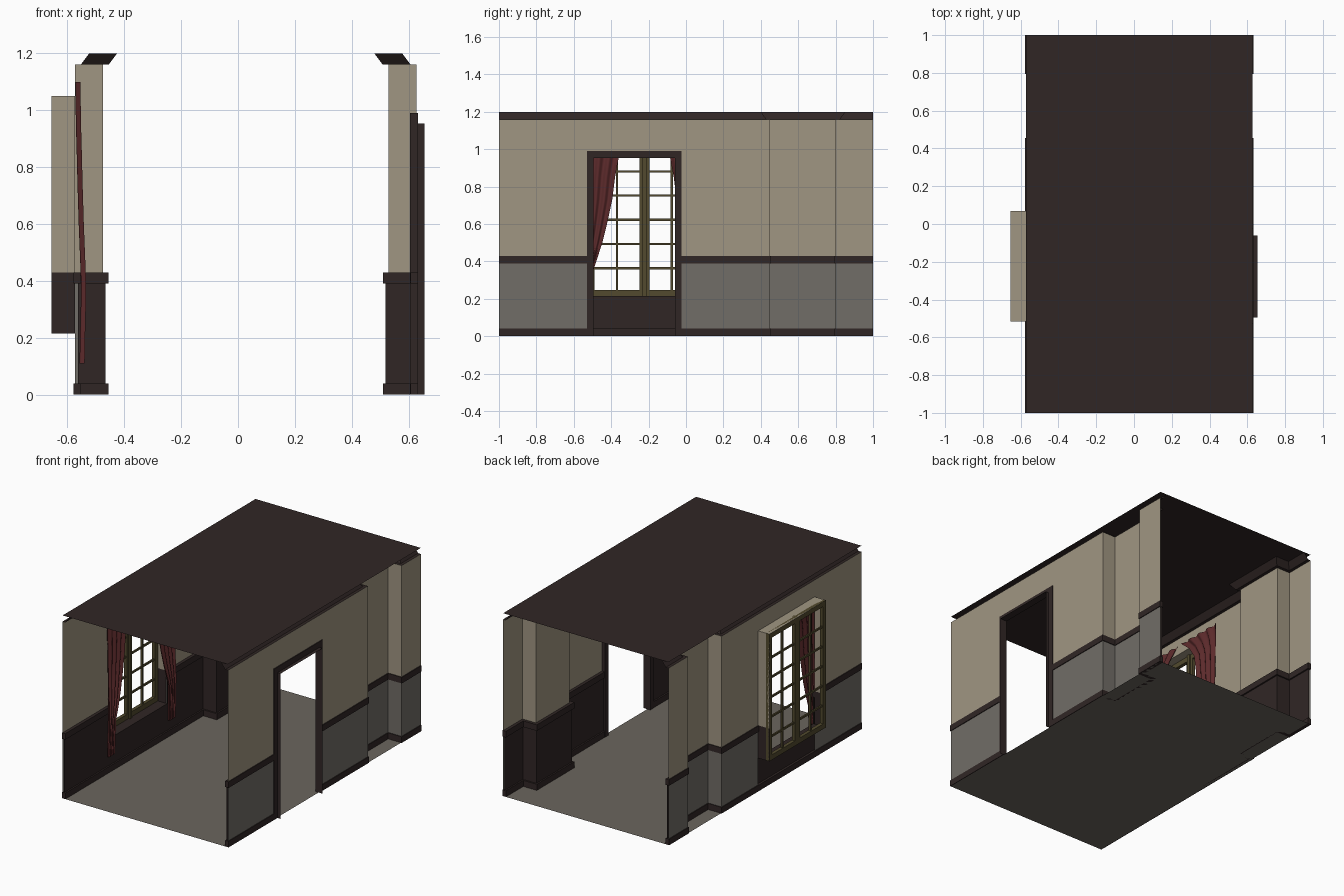
import bpy, bmesh, math

if "Cube" in bpy.data.objects:
    bpy.data.objects.remove(bpy.data.objects["Cube"])

def mat(name, rgb):
    m = bpy.data.materials.new(name)
    lin = [((c / 255 + 0.055) / 1.055) ** 2.4 for c in rgb]
    m.diffuse_color = (*lin, 1)
    m.use_nodes = True
    m.node_tree.nodes["Principled BSDF"].inputs["Base Color"].default_value = m.diffuse_color
    return m

BEIGE = mat("beige_plaster", (160, 150, 130))
GRAY = mat("gray_plaster", (113, 109, 103))
BROWN = mat("dark_brown_wood", (48, 38, 37))
FLOOR = mat("floor_gray", (107, 101, 94))
RED = mat("curtain_red", (92, 42, 43))
OLIVE = mat("olive_window_wood", (82, 74, 46))

CX, HALF = 0.027, 0.6             # room centre and half width
DEPTH, PY0, PY1 = 0.098, 0.45, 0.8  # pilaster depth and y range
WIN = (-0.515, 0.07)              # window y range
DOOR = (-0.53, -0.024)            # door casing y range

def wx(side, s):
    """World x at inward distance s from a wall (side -1 left, +1 right)."""
    return CX + side * (HALF - s)

def finish(name, bm, material, recalc=False):
    if recalc:
        bmesh.ops.recalc_face_normals(bm, faces=bm.faces)
    me = bpy.data.meshes.new(name)
    bm.to_mesh(me)
    bm.free()
    me.materials.append(material)
    ob = bpy.data.objects.new(name, me)
    bpy.context.collection.objects.link(ob)
    return ob

def sweep(name, side, profile, y0, y1, material, closed=False):
    """Run a (depth, z) profile along the wall, stepping round the pilaster."""
    bm = bmesh.new()
    cols = []
    for d, z in profile:
        pts = [(d, y0)]
        if y0 < PY0 and y1 > PY1:
            pts += [(d, PY0 - d), (DEPTH + d, PY0 - d), (DEPTH + d, PY1 + d), (d, PY1 + d)]
        pts.append((d, y1))
        cols.append([bm.verts.new((wx(side, s), y, z)) for s, y in pts])
    n = len(profile)
    for j in range(n if closed else n - 1):
        a, b = cols[j], cols[(j + 1) % n]
        for i in range(len(a) - 1):
            f = [a[i], a[i + 1], b[i + 1], b[i]]
            bm.faces.new(f if side < 0 else f[::-1])
    if closed:
        bm.faces.new([c[0] for c in cols])
        bm.faces.new([c[-1] for c in cols])
    return finish(name, bm, material, closed)

def quads(name, faces, material):
    bm = bmesh.new()
    for f in faces:
        bm.faces.new([bm.verts.new(p) for p in f])
    return finish(name, bm, material)

def boxes(name, items, material):
    """Several boxes (x0,x1,y0,y1,z0,z1) in one object."""
    bm = bmesh.new()
    for x0, x1, y0, y1, z0, z1 in items:
        vs = bmesh.ops.create_cube(bm, size=1)["verts"]
        for v in vs:
            v.co = (x1 if v.co.x > 0 else x0, y1 if v.co.y > 0 else y0, z1 if v.co.z > 0 else z0)
    return finish(name, bm, material)

def band(d0, d1, z0, z1):
    return [(d0, z0), (d1, z0), (d1, z1), (d0, z1)]

# Floor and ceiling sheets
xl, xr = wx(-1, 0), wx(1, 0)
quads("floor", [[(xl, -1, 0), (xr, -1, 0), (xr, 1, 0), (xl, 1, 0)]], FLOOR)
quads("ceiling", [[(xl, 1, 1.2), (xr, 1, 1.2), (xr, -1, 1.2), (xl, -1, 1.2)]], BROWN)

# Both side walls with their trim, split at the window or the door
for side, label, (o0, o1) in ((-1, "left", WIN), (1, "right", DOOR)):
    for part, y0, y1 in (("front", -1, o0), ("back", o1, 1)):
        tag = f"{label}_{part}"
        sweep(tag + "_upper_wall", side, [(0, 0.43), (0, 1.16)], y0, y1, BEIGE)
        sweep(tag + "_lower_wall", side, [(0, 0.04), (0, 0.39)], y0, y1, GRAY)
        sweep(tag + "_wainscot", side, [(0.01, 0.04), (0.01, 0.39)], y0, y1, BROWN)
        sweep(tag + "_chair_rail", side, band(-0.005, 0.02, 0.39, 0.43), y0, y1, BROWN, True)
        if side > 0:
            sweep(tag + "_baseboard", side, band(-0.005, 0.02, 0, 0.04), y0, y1, BROWN, True)
    sweep(label + "_crown", side, [(0, 1.16), (0.02, 1.16), (0.05, 1.2)], -1, 1, BROWN)
sweep("left_baseboard", -1, band(-0.005, 0.02, 0, 0.04), -1, 1, BROWN, True)

# Wall pieces above and below the openings
sweep("wall_above_window", -1, [(0, 1.05), (0, 1.16)], *WIN, BEIGE)
sweep("panel_below_window", -1, [(0.01, 0.04), (0.01, 0.215), (0, 0.215)], *WIN, BROWN)
sweep("wall_above_door", 1, [(0, 0.99), (0, 1.16)], *DOOR, BEIGE)

# Door casing and lining
ya, yb, top = DOOR[0] + 0.036, DOOR[1] - 0.036, 0.953
c0, c1 = 0.605, 0.632
boxes("door_casing", [(c0, c1, DOOR[0], ya, 0, 0.99), (c0, c1, yb, DOOR[1], 0, 0.99),
                      (c0, c1, ya, yb, top, 0.99)], BROWN)
L = 0.655
quads("door_lining", [
    [(c1, ya, 0), (c1, ya, top), (L, ya, top), (L, ya, 0)],
    [(c1, yb, 0), (L, yb, 0), (L, yb, top), (c1, yb, top)],
    [(c1, ya, top), (c1, yb, top), (L, yb, top), (L, ya, top)]], BROWN)

# Window reveal: dark below the rail, beige above
w0, w1 = WIN
xo, zb, zm, zt = -0.655, 0.215, 0.43, 1.05

def reveal_sides(z0, z1):
    return [[(xo, w0, z0), (xo, w0, z1), (xl, w0, z1), (xl, w0, z0)],
            [(xo, w1, z0), (xl, w1, z0), (xl, w1, z1), (xo, w1, z1)]]

quads("window_reveal_lower", reveal_sides(zb, zm) +
      [[(xo, w0, zb), (xl, w0, zb), (xl, w1, zb), (xo, w1, zb)]], BROWN)
quads("window_reveal_upper", reveal_sides(zm, zt) +
      [[(xo, w0, zt), (xo, w1, zt), (xl, w1, zt), (xl, w0, zt)]], BEIGE)

# Two casements with a grid of glazing bars
mid = (w0 + w1) / 2
for name, a, b in (("front_casement", w0, mid), ("back_casement", mid, w1)):
    x0, x1, st = xo + 0.001, xo + 0.024, 0.027
    parts = [(x0, x1, a, a + st, zb, zt), (x0, x1, b - st, b, zb, zt),
             (x0, x1, a + st, b - st, zb, zb + 0.033), (x0, x1, a + st, b - st, zt - 0.033, zt)]
    m = (a + b) / 2
    parts.append((x0 + 0.005, x1 - 0.006, m - 0.006, m + 0.006, zb + 0.033, zt - 0.033))
    for i in range(5):
        z = 0.364 + 0.1293 * i
        parts.append((x0 + 0.006, x1 - 0.007, a + st, b - st, z - 0.006, z + 0.006))
    boxes(name, parts, OLIVE)
boxes("window_meeting_strip", [(xo + 0.02, xo + 0.034, mid - 0.01, mid + 0.01, zb, zt)], OLIVE)

# Curtains: (z, inner edge offset from window centre, depth position)
ROWS = [(1.1, 0.01, -0.562), (1.03, 0.09, -0.562), (0.955, 0.1375, -0.561), (0.85, 0.157, -0.558),
        (0.73, 0.172, -0.555), (0.6, 0.2, -0.551), (0.5, 0.225, -0.547), (0.4, 0.257, -0.543),
        (0.34, 0.277, -0.543), (0.22, 0.28, -0.546), (0.11, 0.283, -0.548)]
OUTER, N = 0.345, 24
for name, sgn in (("front_curtain", -1), ("back_curtain", 1)):
    bm = bmesh.new()
    grid = []
    for z, inner, x in ROWS:
        row = []
        for i in range(N + 1):
            u = i / N
            fold = 0.009 * math.cos(u * math.pi * 8)
            row.append(bm.verts.new((x + fold, mid + sgn * (inner + (OUTER - inner) * u), z)))
        grid.append(row)
    for r0, r1 in zip(grid, grid[1:]):
        for i in range(N):
            f = [r0[i], r0[i + 1], r1[i + 1], r1[i]]
            bm.faces.new(f if sgn < 0 else f[::-1])
    ob = finish(name, bm, RED)
    for p in ob.data.polygons:
        p.use_smooth = True
